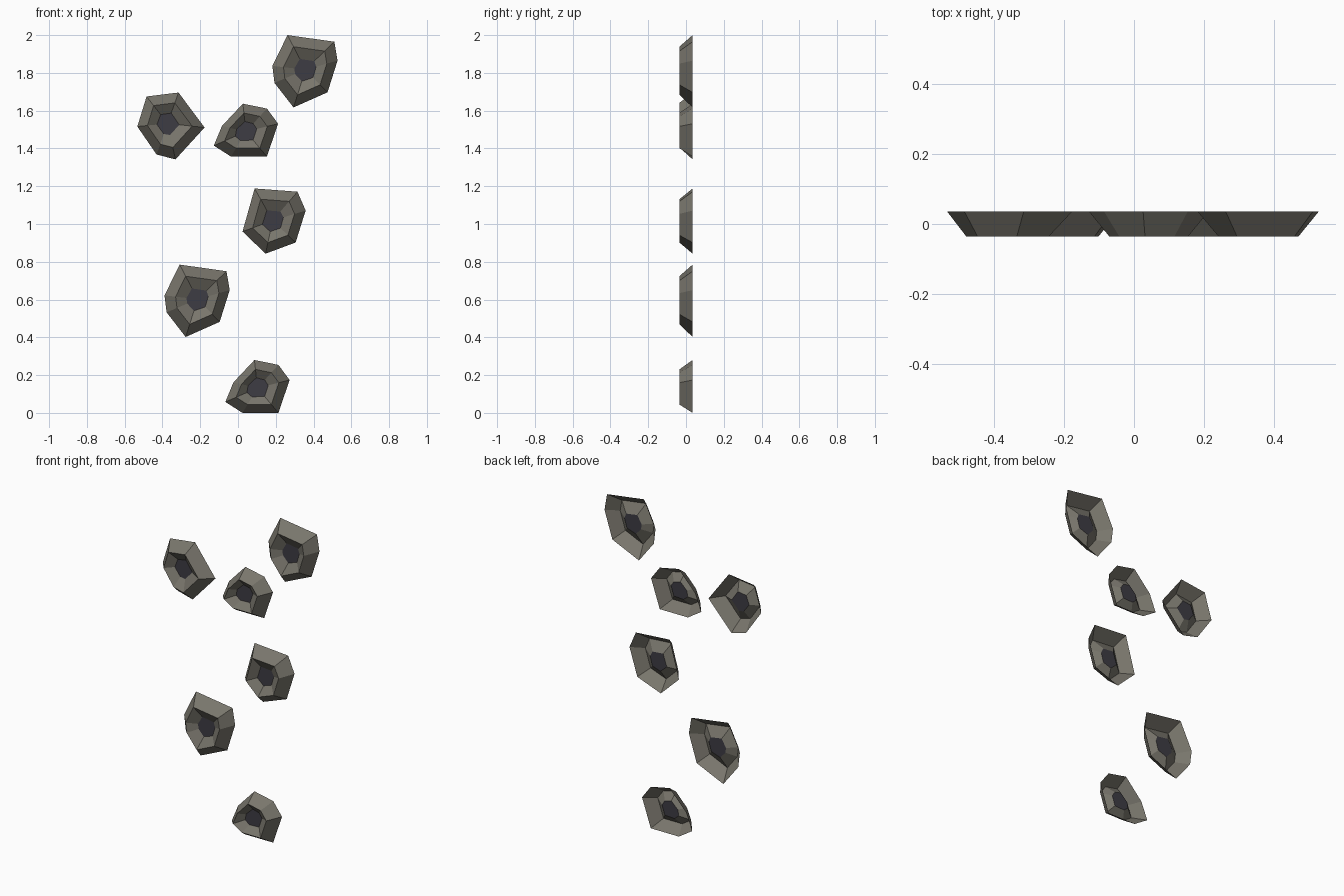
import bpy, bmesh
from mathutils import Vector

if "Cube" in bpy.data.objects:
    bpy.data.objects.remove(bpy.data.objects["Cube"])


def material(name, rgb):
    m = bpy.data.materials.new(name)
    m.diffuse_color = (*rgb, 1)
    m.use_nodes = True
    m.node_tree.nodes["Principled BSDF"].inputs["Base Color"].default_value = m.diffuse_color
    return m


STONE = material("warm grey stone", (0.19, 0.18, 0.15))
DARK = material("dark hollow", (0.048, 0.045, 0.056))

# Outline (x, z) of each chipped shell, around its hollow
ROUND_TALL = [(-.175, .02), (-.095, .183), (.153, .148), (.17, .048),
              (.117, -.12), (-.063, -.2), (-.164, -.07)]
SPIKED = [(-.17, -.074), (-.127, .03), (-.016, .148), (.111, .122),
          (.17, .042), (.111, -.132), (-.079, -.132)]
SQUARISH = [(-.159, -.058), (-.095, .17), (.132, .153), (.175, .053),
            (.122, -.116), (-.037, -.175)]
POINTED = [(-.16, -.016), (-.111, .143), (.058, .164), (.196, -.021),
           (.042, -.19), (-.058, -.164)]

BACK, FRONT, FLOOR = 0.035, -0.035, 0.003


def crater(name, outline, cx, cz):
    """Open-backed shell: sloped outer wall, raised rim, inner wall, dark floor."""
    bm = bmesh.new()
    pts = [Vector(p) for p in outline]
    hollow = [p * 0.165 + p.normalized() * 0.03 for p in pts]
    rings = []
    for ring, y in ((pts, BACK), ([p * 0.665 for p in pts], FRONT), (hollow, FLOOR)):
        rings.append([bm.verts.new((p.x, y, p.y)) for p in ring])
    n = len(pts)
    for a, b in zip(rings, rings[1:]):
        for i in range(n):
            j = (i + 1) % n
            bm.faces.new((a[i], a[j], b[j], b[i]))
    floor = bm.faces.new(rings[-1])
    floor.material_index = 1
    bm.normal_update()
    if floor.normal.y > 0:
        bmesh.ops.reverse_faces(bm, faces=bm.faces[:])
    me = bpy.data.meshes.new(name)
    bm.to_mesh(me)
    bm.free()
    me.materials.append(STONE)
    me.materials.append(DARK)
    ob = bpy.data.objects.new(name, me)
    ob.location = (cx, 0, cz)
    bpy.context.collection.objects.link(ob)


# Six shells scattered up the wall
for i, (shape, x, z) in enumerate([
        (SPIKED, .103, .132), (ROUND_TALL, -.214, .602), (SQUARISH, .183, 1.018),
        (SPIKED, .042, 1.489), (POINTED, -.373, 1.532), (ROUND_TALL, .357, 1.817)]):
    crater(f"stone_crater_{i + 1}", shape, x, z)
